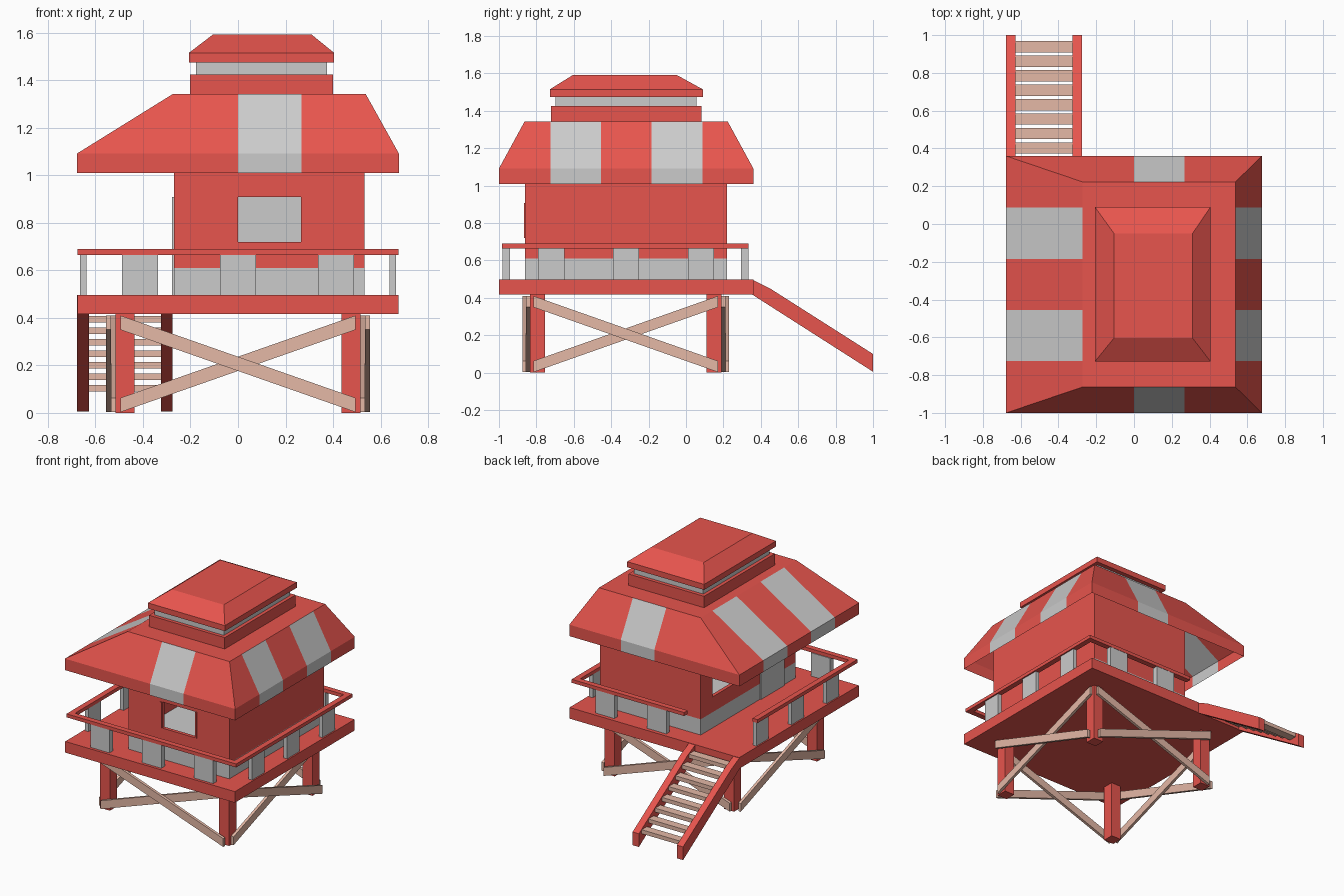
import bpy, bmesh

if "Cube" in bpy.data.objects:
    bpy.data.objects.remove(bpy.data.objects["Cube"])


def material(name, rgb):
    m = bpy.data.materials.new(name)
    m.diffuse_color = (*rgb, 1)
    m.use_nodes = True
    m.node_tree.nodes["Principled BSDF"].inputs["Base Color"].default_value = m.diffuse_color
    return m


RED = material("red_paint", (0.8, 0.09, 0.075))
WOOD = material("pale_wood", (0.78, 0.48, 0.38))


def finish(bm, name, mats):
    bmesh.ops.recalc_face_normals(bm, faces=bm.faces)
    me = bpy.data.meshes.new(name)
    bm.to_mesh(me)
    bm.free()
    ob = bpy.data.objects.new(name, me)
    bpy.context.collection.objects.link(ob)
    for m in mats:
        me.materials.append(m)
    return ob


def loft(name, lower, upper, mat=None):
    """Closed solid between two matching loops of points."""
    bm = bmesh.new()
    a = [bm.verts.new(p) for p in lower]
    b = [bm.verts.new(p) for p in upper]
    bm.faces.new(a)
    bm.faces.new(b)
    for i in range(len(a)):
        j = (i + 1) % len(a)
        bm.faces.new((a[i], a[j], b[j], b[i]))
    return finish(bm, name, [mat] if mat else [])


def rect(x0, x1, y0, y1, z):
    return [(x0, y0, z), (x1, y0, z), (x1, y1, z), (x0, y1, z)]


def box(name, x0, x1, y0, y1, z0, z1, mat=None):
    return loft(name, rect(x0, x1, y0, y1, z0), rect(x0, x1, y0, y1, z1), mat)


def extrude_x(name, profile, x0, x1, mat):
    return loft(name, [(x0, *p) for p in profile], [(x1, *p) for p in profile], mat)


def extrude_y(name, profile, y0, y1, mat):
    return loft(name, [(x, y0, z) for x, z in profile], [(x, y1, z) for x, z in profile], mat)


# legs
for side, x in (("left", -0.475), ("right", 0.475)):
    for end, y in (("front", -0.795), ("back", 0.15)):
        box(f"{end}_{side}_leg", x - 0.04, x + 0.04, y - 0.04, y + 0.04, 0, 0.42, RED)


# crossed braces, one pair on each side of the legs
def brace_profile(a, b, z0, z1, h=0.06):
    return [(a, z0), (b, z1), (b, z1 + h), (a, z0 + h)]


for n, (z0, z1) in enumerate(((0.003, 0.35), (0.35, 0.003))):
    d = 0.02 * n
    across = brace_profile(-0.495, 0.495, z0, z1)
    along = brace_profile(-0.815, 0.17, z0, z1)
    extrude_y(f"front_brace_{n}", across, -0.855 - d, -0.835 - d, WOOD)
    extrude_y(f"back_brace_{n}", across, 0.19 + d, 0.21 + d, WOOD)
    extrude_x(f"right_brace_{n}", along, 0.515 + d, 0.535 + d, WOOD)
    extrude_x(f"left_brace_{n}", along, -0.535 - d, -0.515 - d, WOOD)

# deck
box("deck", -0.675, 0.675, -1, 0.36, 0.417, 0.497, RED)

# handrail with a gap at the stair corner
RZ = (0.665, 0.69)
box("front_rail", -0.675, 0.675, -0.985, -0.945, *RZ, RED)
box("right_rail", 0.635, 0.675, -0.945, 0.295, *RZ, RED)
box("back_rail", -0.22, 0.675, 0.295, 0.335, *RZ, RED)
box("left_rail", -0.675, -0.635, -0.945, 0.15, *RZ, RED)

# grey panels below the handrail
for i, x in enumerate((-0.413, 0, 0.413)):
    box(f"front_panel_{i}", x - 0.076, x + 0.076, -0.98, -0.94, 0.497, 0.665)
    if i:
        box(f"back_panel_{i}", x - 0.076, x + 0.076, 0.295, 0.333, 0.497, 0.665)
for i, y in enumerate((-0.72, -0.32, 0.08)):
    box(f"right_panel_{i}", 0.637, 0.665, y - 0.07, y + 0.07, 0.497, 0.665)
    box(f"left_panel_{i}", -0.665, -0.637, y - 0.07, y + 0.07, 0.497, 0.665)

# stair
stringer = [(0.355, 0.417), (0.355, 0.497), (0.45, 0.45), (1, 0.1), (1, 0.005)]
extrude_x("outer_stringer", stringer, -0.677, -0.628, RED)
extrude_x("inner_stringer", stringer, -0.325, -0.275, RED)
for i in range(8):
    y, z = 0.938 - 0.0765 * i, 0.103 + 0.0485 * i
    box(f"stair_tread_{i}", -0.628, -0.325, y - 0.03, y + 0.03, z - 0.014, z + 0.014, WOOD)

# cabin base and walls
X0, X1, Y0, Y1 = -0.27, 0.533, -0.86, 0.218
T, B, H = 0.025, 0.61, 1.335
S, L = 0.72, 0.908
box("cabin_base", X0, X1, Y0, Y1, 0.497, B)
box("right_wall", X1 - T, X1, Y0, Y1, B, H, RED)
box("back_wall", X0, X1 - T, Y1 - T, Y1, B, H, RED)
box("wall_lining", X0 + T, X1 - T, Y1 - T - 0.01, Y1 - T, B, H)
# front wall around its window
box("front_wall_left", X0, 0, Y0, Y0 + T, B, H, RED)
box("front_wall_right", 0.267, X1 - T, Y0, Y0 + T, B, H, RED)
box("front_sill", 0, 0.267, Y0, Y0 + T, B, S, RED)
box("front_lintel", 0, 0.267, Y0, Y0 + T, L, H, RED)
for i, x in enumerate((-0.015, 0.265)):
    box(f"window_jamb_{i}", x, x + 0.012, Y0 - 0.006, Y0, S, L, RED)
# left wall around its window, with a door further forward
box("left_wall_front", X0, X0 + T, Y0 + T, -0.18, B, H, RED)
box("left_wall_back", X0, X0 + T, 0.085, Y1 - T, B, H, RED)
box("left_sill", X0, X0 + T, -0.18, 0.085, B, S, RED)
box("left_lintel", X0, X0 + T, -0.18, 0.085, L, H, RED)
box("door", X0 - 0.008, X0, -0.72, -0.455, 0.497, L)


# striped roof: an open shell of three matching rings
def roof_ring(x0, x1, y0, y1, z):
    xs, ys = (0, 0.267), (-0.725, -0.455, -0.185, 0.088)
    pts = [(x0, y0)] + [(x, y0) for x in xs]
    pts += [(x1, y0)] + [(x1, y) for y in ys]
    pts += [(x1, y1)] + [(x, y1) for x in reversed(xs)]
    pts += [(x0, y1)] + [(x0, y) for y in reversed(ys)]
    return [(x, y, z) for x, y in pts]


bm = bmesh.new()
rings = [[bm.verts.new(p) for p in r] for r in (
    roof_ring(-0.677, 0.677, -1, 0.36, 1.01),
    roof_ring(-0.677, 0.677, -1, 0.36, 1.092),
    roof_ring(-0.273, 0.537, -0.863, 0.223, 1.343))]
grey_columns = {1, 4, 6, 9, 12, 14}
for a, b in zip(rings, rings[1:]):
    for i in range(len(a)):
        j = (i + 1) % len(a)
        f = bm.faces.new((a[i], a[j], b[j], b[i]))
        f.material_index = int(i in grey_columns)
bm.faces.new(rings[2])
finish(bm, "striped_roof", [RED, None])

# lantern on top of the roof
box("lantern_base", -0.202, 0.4, -0.722, 0.083, 1.343, 1.425, RED)
box("lantern_window_band", -0.177, 0.375, -0.697, 0.057, 1.425, 1.475)
box("lantern_eave", -0.207, 0.405, -0.728, 0.09, 1.475, 1.515, RED)
loft("lantern_cap", rect(-0.207, 0.405, -0.728, 0.09, 1.515),
     rect(-0.106, 0.31, -0.604, -0.05, 1.592), RED)
